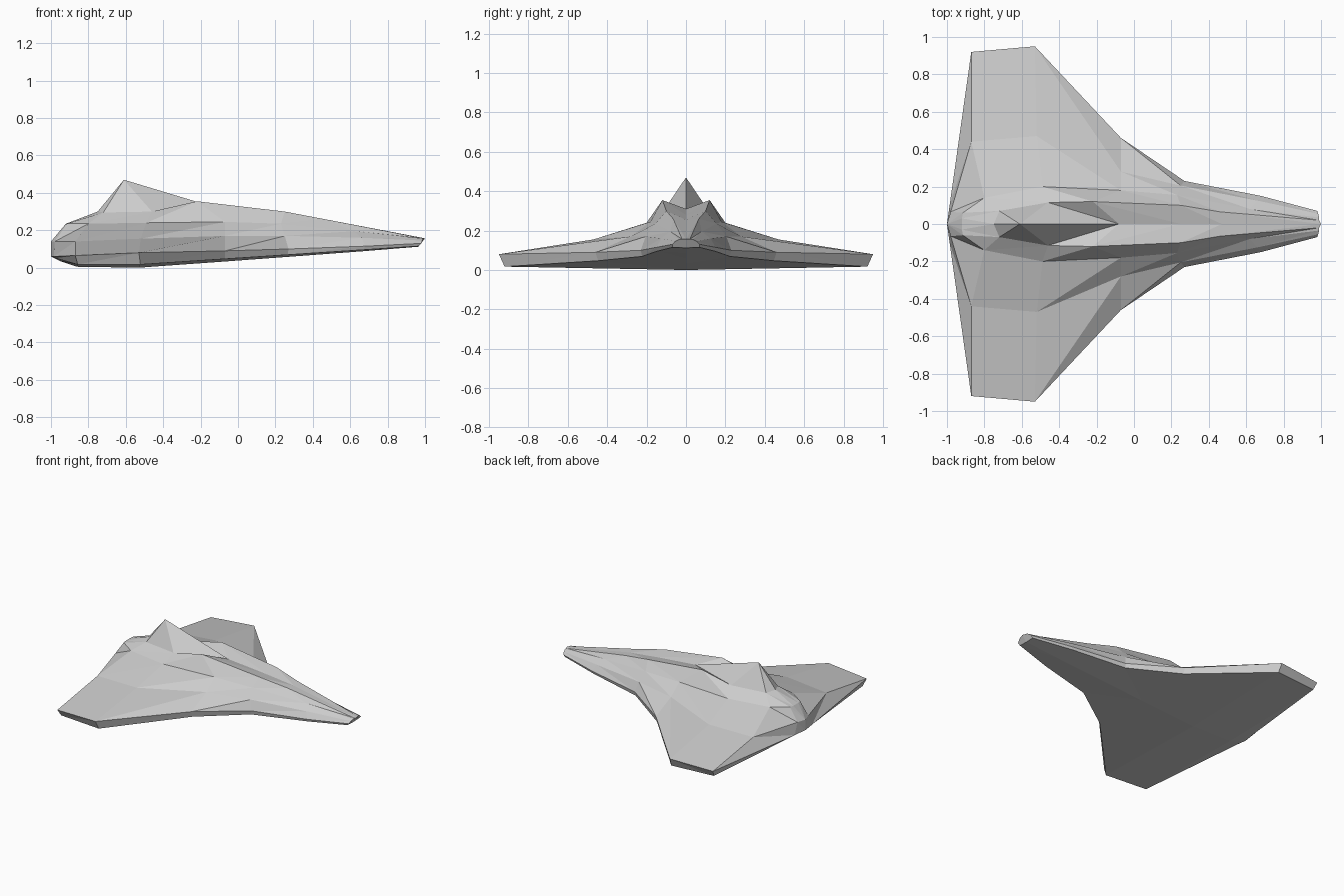
import bpy, bmesh

if "Cube" in bpy.data.objects:
    bpy.data.objects.remove(bpy.data.objects["Cube"])

# Crease lines of one half of the hull, each running from tail to nose
rim = [(-1, 0, .06), (-.985, .106, .06), (-.87, .92, .065), (-.53, .95, .08),
       (-.07, .46, .09), (.27, .23, .10), (.68, .15, .115), (.98, .07, .13)]
mid = [(-1, 0, .14), (-.98, .065, .14), (-.87, .44, .14), (-.52, .47, .155),
       (-.07, .28, .17), (.25, .205, .17), (.66, .125, .16), (.985, .055, .145)]
shoulder = [(-1, 0, .14), (-.915, .06, .235), (-.80, .14, .235), (-.49, .20, .24),
            (-.07, .18, .245), (.23, .155, .235), (.62, .08, .195), (.99, .035, .155)]
ridge = [(-1, 0, .14), (-.92, .03, .235), (-.72, .07, .295), (-.46, .115, .30),
         (-.22, .12, .355), (.25, .10, .30), (.46, .065, .26), (.99, .02, .157)]
# Centre line carries the canopy peak and the trough ahead of it
centre = [(-1, 0, .14), (-.92, 0, .235), (-.75, 0, .30), (-.61, 0, .47),
          (-.08, 0, .31), (.25, 0, .28), (.47, 0, .255), (1, 0, .157)]
keel = [(-.99, 0, .055), (-.95, 0, .035), (-.86, 0, .005), (-.53, 0, 0),
        (-.07, 0, .033), (.27, 0, .058), (.67, 0, .088), (.965, 0, .112)]


def belly_edge(p):
    """Lower edge of the bevelled band under the rim."""
    x, y, z = p
    if x < -.9:
        return (x * .99, y * .97, .055 if y == 0 else .051)
    return (x * .985, y * .97, .017 + .065 * max(0, x + .53))


belly = [belly_edge(p) for p in rim]
lines = [keel, belly, rim, mid, shoulder, ridge, centre]

# Hull half: skin between neighbouring crease lines
bm = bmesh.new()
grid = [[bm.verts.new(p) for p in line] for line in lines]
for low, high in zip(grid, grid[1:]):
    for k in range(len(low) - 1):
        bm.faces.new((low[k], low[k + 1], high[k + 1]))
        bm.faces.new((low[k], high[k + 1], high[k]))
# Blunt nose cap
bm.faces.new([line[-1] for line in grid])

# Mirror to the other side and weld
geom = bm.verts[:] + bm.edges[:] + bm.faces[:]
bmesh.ops.mirror(bm, geom=geom, axis='Y', merge_dist=-1)
bmesh.ops.remove_doubles(bm, verts=bm.verts[:], dist=.0005)
bmesh.ops.dissolve_degenerate(bm, edges=bm.edges[:], dist=.0001)
bmesh.ops.recalc_face_normals(bm, faces=bm.faces[:])

mesh = bpy.data.meshes.new("hull_with_canopy")
bm.to_mesh(mesh)
bm.free()
hull = bpy.data.objects.new("hull_with_canopy", mesh)
bpy.context.collection.objects.link(hull)
